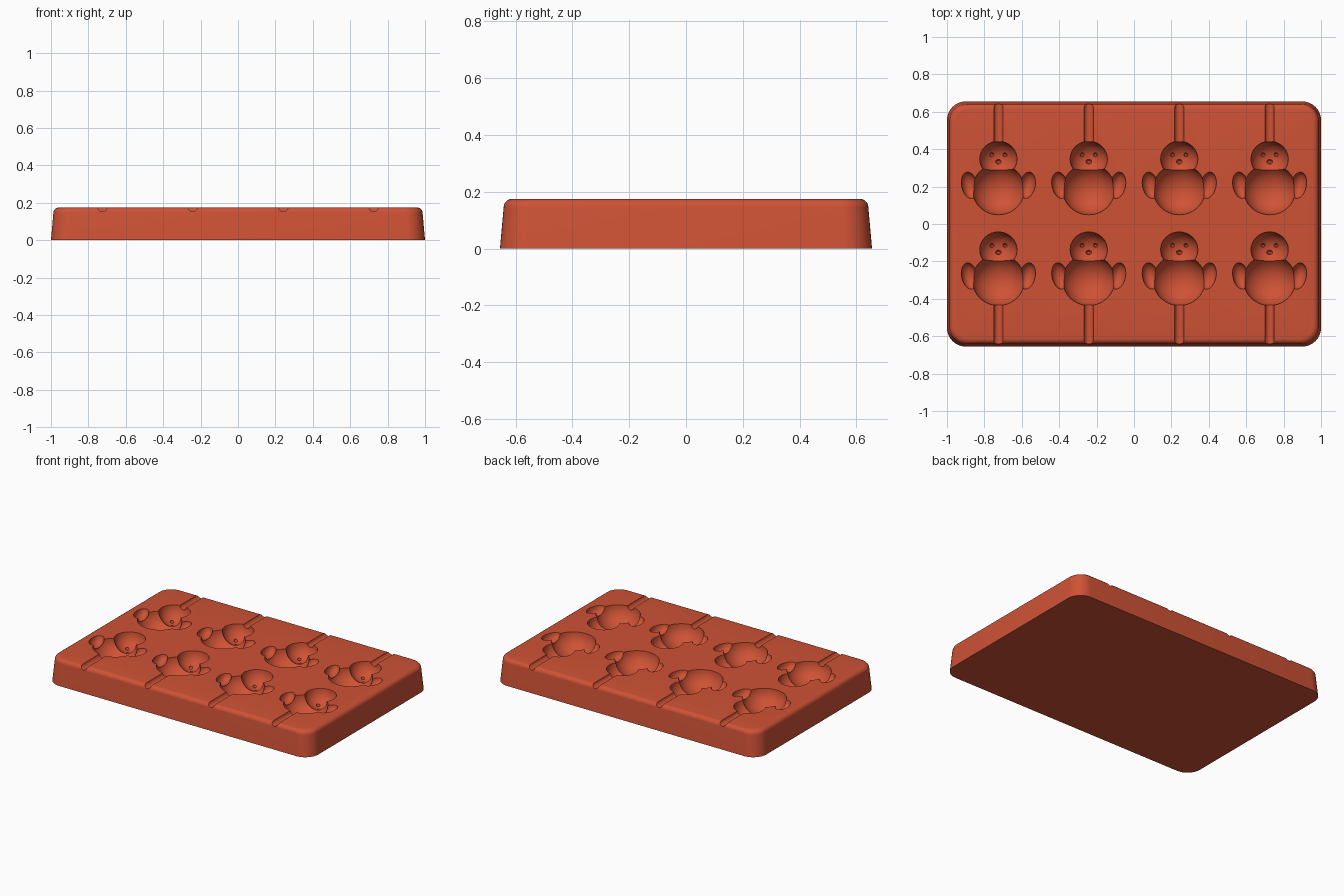
import bpy, bmesh, math
from mathutils import Matrix, Vector

cube = bpy.data.objects.get("Cube")
if cube:
    bpy.data.objects.remove(cube, do_unlink=True)

TOP = 0.175          # height of the tray surface
HALF_X, HALF_Y = 1.0, 0.655

red = bpy.data.materials.new("terracotta red")
red.use_nodes = True
COLOUR = (0.62, 0.085, 0.036, 1)
red.diffuse_color = COLOUR
red.node_tree.nodes["Principled BSDF"].inputs["Base Color"].default_value = COLOUR


def make_object(name, bm):
    bmesh.ops.recalc_face_normals(bm, faces=bm.faces)
    mesh = bpy.data.meshes.new(name)
    bm.to_mesh(mesh)
    bm.free()
    mesh.materials.append(red)
    obj = bpy.data.objects.new(name, mesh)
    bpy.context.collection.objects.link(obj)
    return obj


def rounded_ring(bm, inset, z, radius=0.1, steps=10):
    """One rounded-rectangle loop of the tray, pulled in by inset."""
    r = radius - inset * 0.5
    ring = []
    for corner, (sx, sy) in enumerate([(1, 1), (-1, 1), (-1, -1), (1, -1)]):
        cx, cy = sx * (HALF_X - inset - r), sy * (HALF_Y - inset - r)
        for i in range(steps + 1):
            a = (corner + i / steps) * math.pi / 2
            ring.append(bm.verts.new((cx + r * math.cos(a), cy + r * math.sin(a), z)))
    return ring


# Tray block: drafted walls and a rounded top edge
EDGE = 0.03
WALL = 0.013
profile = [(0, 0), (WALL, TOP - EDGE)]
for i in range(1, 7):
    a = i / 6 * math.pi / 2
    profile.append((WALL + EDGE * (1 - math.cos(a)), TOP - EDGE * (1 - math.sin(a))))
bm = bmesh.new()
rings = [rounded_ring(bm, inset, z) for inset, z in profile]
for low, high in zip(rings, rings[1:]):
    for i in range(len(low)):
        j = (i + 1) % len(low)
        bm.faces.new((low[i], low[j], high[j], high[i]))
bm.faces.new(rings[0])
bm.faces.new(rings[-1])
tray = make_object("chocolate_mould", bm)


def ellipsoid(bm, centre, size, tilt=0, detail=32):
    matrix = (Matrix.Translation(centre) @ Matrix.Rotation(tilt, 4, "Z")
              @ Matrix.Diagonal((*size, 1)))
    bmesh.ops.create_uvsphere(bm, u_segments=detail, v_segments=detail // 2,
                              radius=1, matrix=matrix)


def stick_groove(bm, x, y_start, y_end):
    matrix = (Matrix.Translation((x, (y_start + y_end) / 2, TOP + 0.002))
              @ Matrix.Rotation(math.pi / 2, 4, "X"))
    bmesh.ops.create_cone(bm, cap_ends=True, segments=20, radius1=0.025, radius2=0.025,
                          depth=abs(y_end - y_start), matrix=matrix)


def chick_cavity(bm, x, y):
    """Hollow of one chick, centred on its belly."""
    def at(dx, dy, dz=0):
        return Vector((x + dx, y + dy, TOP + 0.001 + dz))
    ellipsoid(bm, at(0, 0), (0.14, 0.136, 0.12), detail=40)
    ellipsoid(bm, at(0, 0.162), (0.1, 0.096, 0.1))
    for side in (-1, 1):
        # Wing, wide at the shoulder and narrow at the waist
        ellipsoid(bm, at(side * 0.155, 0.022), (0.042, 0.072, 0.05), -side * 0.2, 24)
        # Eye
        ellipsoid(bm, at(side * 0.035, 0.185, -0.088), (0.012, 0.012, 0.014), detail=12)
    # Beak
    ellipsoid(bm, at(0, 0.148, -0.098), (0.016, 0.013, 0.016), detail=12)


# Cutter holding all hollows and grooves
bm = bmesh.new()
for x in (-0.725, -0.242, 0.242, 0.725):
    for y in (0.185, -0.3):
        chick_cavity(bm, x, y)
    stick_groove(bm, x, 0.4, 0.7)
    stick_groove(bm, x, -0.4, -0.7)
cutter = make_object("cavity_cutter", bm)
cutter.hide_render = True

# Carve the tray, then drop the cutter
cut = tray.modifiers.new("hollows", "BOOLEAN")
cut.operation = "DIFFERENCE"
cut.solver = "EXACT"
cut.use_self = True
cut.object = cutter
bpy.ops.object.select_all(action="DESELECT")
bpy.context.view_layer.objects.active = tray
tray.select_set(True)
bpy.ops.object.modifier_apply(modifier=cut.name)
bpy.data.objects.remove(cutter, do_unlink=True)
bpy.ops.object.shade_smooth_by_angle(angle=math.radians(30))
